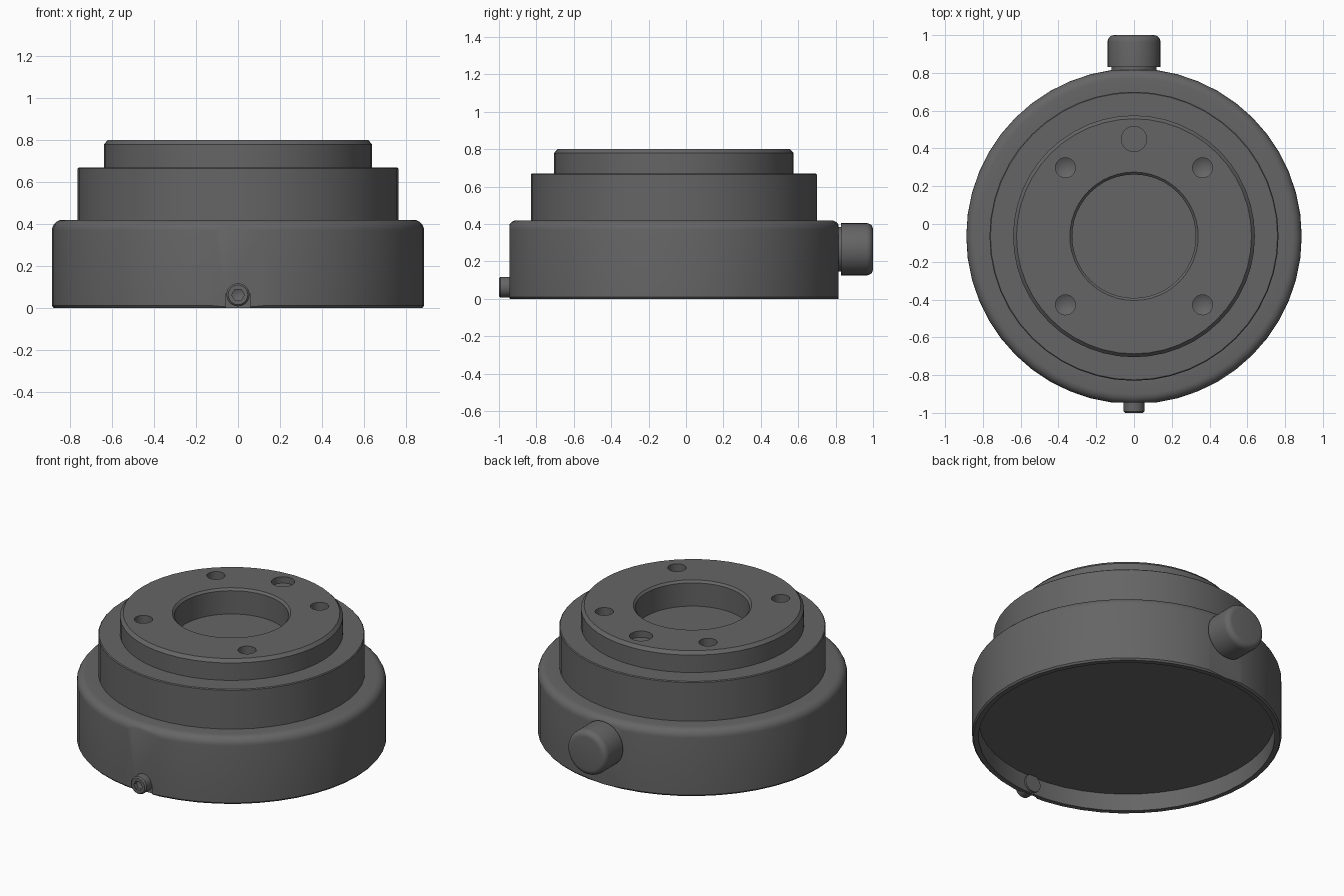
import bpy, bmesh
from math import pi, sin, cos, radians

if "Cube" in bpy.data.objects:
    bpy.data.objects.remove(bpy.data.objects["Cube"])

AXIS_Y = -0.065   # centre line of the turned body

grey = bpy.data.materials.new("dark grey metal")
grey.use_nodes = True
COLOUR = (0.13, 0.13, 0.13, 1)
grey.diffuse_color = COLOUR
grey.node_tree.nodes["Principled BSDF"].inputs["Base Color"].default_value = COLOUR


def add_object(name, bm, loc=(0, 0, 0), tilt=0):
    bmesh.ops.recalc_face_normals(bm, faces=bm.faces)
    mesh = bpy.data.meshes.new(name)
    bm.to_mesh(mesh)
    bm.free()
    mesh.materials.append(grey)
    ob = bpy.data.objects.new(name, mesh)
    bpy.context.collection.objects.link(ob)
    ob.location = loc
    ob.rotation_euler.x = radians(tilt)
    return ob


def lathe(name, profile, loc=(0, 0, 0), tilt=0, segs=48):
    """Revolve (radius, height) points about z; both ends lie on the axis."""
    bm = bmesh.new()
    rings = []
    for r, z in profile:
        n = 1 if r == 0 else segs
        rings.append([bm.verts.new((r * cos(2 * pi * i / segs), r * sin(2 * pi * i / segs), z))
                      for i in range(n)])
    for a, b in zip(rings, rings[1:]):
        for i in range(segs):
            j = (i + 1) % segs
            quad = [a[i % len(a)], a[j % len(a)], b[j % len(b)], b[i % len(b)]]
            bm.faces.new(list(dict.fromkeys(quad)))
    return add_object(name, bm, loc, tilt)


def box(name, size, loc):
    bm = bmesh.new()
    bmesh.ops.create_cube(bm, size=1)
    bmesh.ops.scale(bm, vec=size, verts=bm.verts)
    return add_object(name, bm, loc)


def fillet(r, z, rad, steps=5):
    """Rounded outer top corner ending at radius r and height z."""
    return [(r - rad + rad * cos(pi / 2 * i / steps), z - rad + rad * sin(pi / 2 * i / steps))
            for i in range(steps + 1)]


def activate(ob):
    bpy.ops.object.select_all(action='DESELECT')
    ob.select_set(True)
    bpy.context.view_layer.objects.active = ob


def cut(target, cutters):
    for cutter in cutters:
        cutter.hide_render = True
        mod = target.modifiers.new("cut", 'BOOLEAN')
        mod.operation = 'DIFFERENCE'
        mod.solver = 'EXACT'
        mod.object = cutter
        activate(target)
        bpy.ops.object.modifier_apply(modifier=mod.name)
        bpy.data.objects.remove(cutter)


# Stepped body with hollow underside and central bore
body = lathe("stepped_body", [
    (0, 0.11), (0.85, 0.11), (0.85, 0), (0.88, 0), (0.888, 0.01),
    *fillet(0.888, 0.42, 0.05),
    (0.765, 0.42), (0.765, 0.665), (0.76, 0.67), (0.64, 0.67), (0.64, 0.78),
    (0.622, 0.8), (0.34, 0.8), (0.327, 0.787), (0.327, 0.64), (0, 0.64)],
    (0, AXIS_Y, 0))

# Flats, screw notch, four drilled holes and a shallow pin hole
cutters = [
    box("front_flat", (0.6, 0.2, 1), (0, -1.045, 0.3)),
    box("back_flat", (0.6, 0.2, 1), (0, 0.915, 0.3)),
    box("notch", (0.12, 0.04, 0.13), (0, -0.95, 0)),
]
for sx in (-1, 1):
    for sy in (-1, 1):
        cutters.append(lathe("drill", [(0, -0.12), (0.053, -0.09), (0.053, 0.05), (0, 0.05)],
                             (sx * 0.363, AXIS_Y + sy * 0.363, 0.8), segs=24))
cutters.append(lathe("pin_drill", [(0, -0.04), (0.067, -0.04), (0.067, 0.05), (0, 0.05)],
                     (0, 0.45, 0.8), segs=24))
cut(body, cutters)

# Rounded knob on a short neck at the back
knob = lathe("back_knob", [
    (0, 0), (0.12, 0), (0.12, 0.05), (0.14, 0.05),
    *fillet(0.14, 0.22, 0.035), (0, 0.22)], (0, 0.78, 0.265), -90, 32)

# Small socket screw at the front
screw = lathe("front_screw", [
    (0, 0), (0.055, 0), (0.055, 0.092), (0.047, 0.1), (0, 0.1)], (0, -0.9, 0.062), 90, 24)
cut(screw, [lathe("hex_socket", [(0, 0.06), (0.03, 0.075), (0.03, 0.12), (0, 0.12)],
                  (0, -0.9, 0.062), 90, 6)])

for ob in (body, knob, screw):
    activate(ob)
    bpy.ops.object.shade_smooth_by_angle(angle=radians(30))
